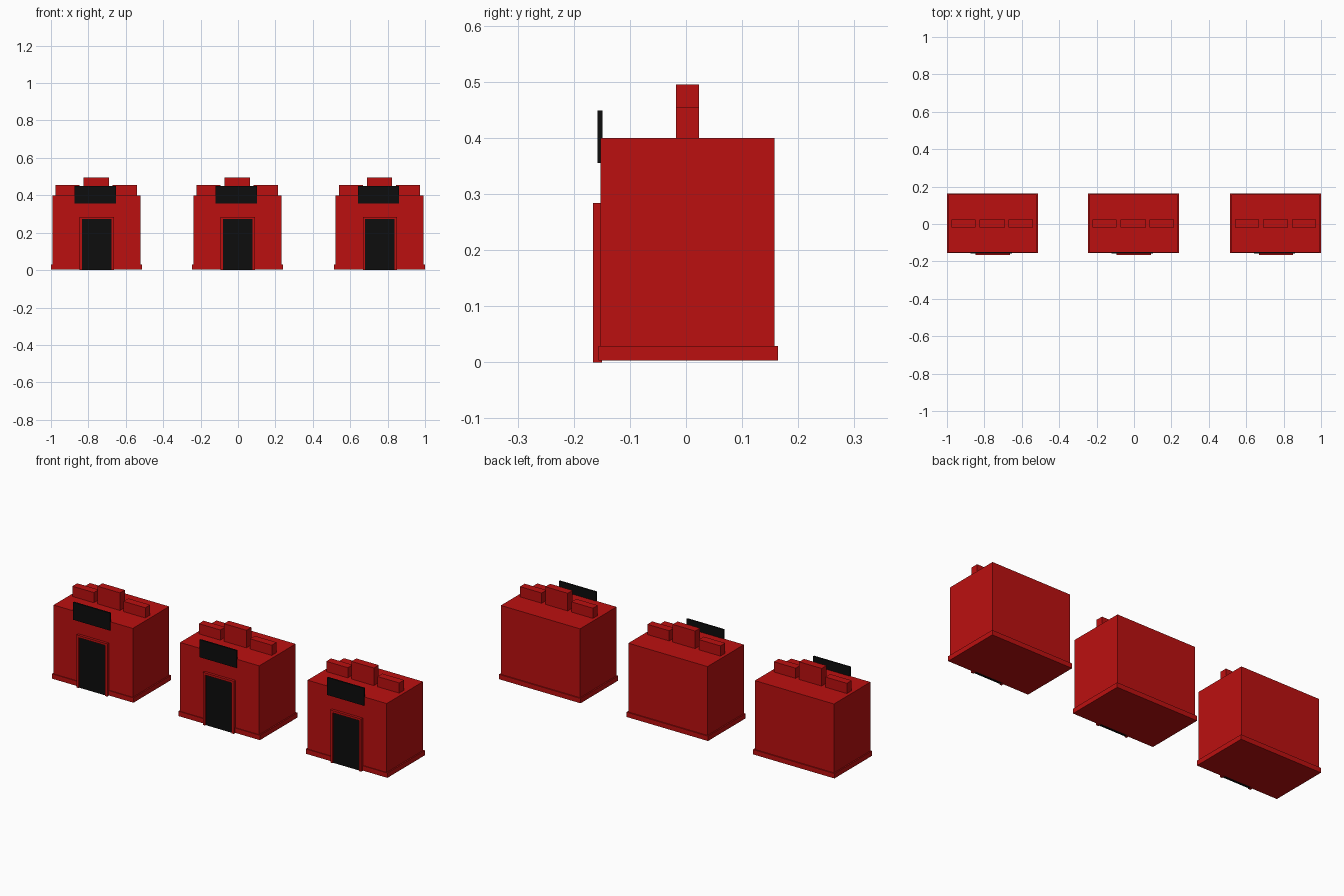
import bpy
import bmesh
from mathutils import Vector

cube = bpy.data.objects.get("Cube")
if cube:
    bpy.data.objects.remove(cube, do_unlink=True)


def make_material(name, color):
    mat = bpy.data.materials.new(name)
    mat.use_nodes = True
    mat.diffuse_color = color
    mat.node_tree.nodes["Principled BSDF"].inputs["Base Color"].default_value = color
    return mat


red = make_material("brick red", (0.5, 0.005, 0.005, 1))
black = make_material("soft black", (0.004, 0.004, 0.004, 1))


def finish(name, bm, mat):
    bmesh.ops.recalc_face_normals(bm, faces=bm.faces)
    mesh = bpy.data.meshes.new(name)
    bm.to_mesh(mesh)
    bm.free()
    mesh.materials.append(mat)
    obj = bpy.data.objects.new(name, mesh)
    bpy.context.collection.objects.link(obj)
    return obj


def box(name, x, y, z, mat):
    """Box given its (low, high) range on each axis."""
    bm = bmesh.new()
    bmesh.ops.create_cube(bm, size=1)
    for v in bm.verts:
        v.co = Vector([(r[0] + r[1]) / 2 + c * (r[1] - r[0])
                       for r, c in zip((x, y, z), v.co)])
    return finish(name, bm, mat)


def door_surround(name, outer, inner, y, top, inner_top):
    """Doorway outline in the xz plane, pushed out along y."""
    outline = [(outer[0], 0), (outer[0], top), (outer[1], top), (outer[1], 0),
               (inner[1], 0), (inner[1], inner_top), (inner[0], inner_top), (inner[0], 0)]
    bm = bmesh.new()
    face = bm.faces.new([bm.verts.new((x, y[0], z)) for x, z in outline])
    ext = bmesh.ops.extrude_face_region(bm, geom=[face], use_keep_orig=True)
    for v in ext["geom"]:
        if isinstance(v, bmesh.types.BMVert):
            v.co.y = y[1]
    return finish(name, bm, red)


def build_shop(label, cx):
    def span(a, b):
        return (cx + a, cx + b)

    # Walls and plinth
    box(label + "_walls", span(-0.236, 0.236), (-0.152, 0.158), (0.004, 0.4), red)
    box(label + "_plinth", span(-0.243, 0.243), (-0.156, 0.164), (0.003, 0.029), red)

    # Doorway
    door_surround(label + "_door_frame", span(-0.09, 0.094), span(-0.077, 0.081),
                  (-0.166, -0.15), 0.284, 0.272)
    box(label + "_door", span(-0.077, 0.081), (-0.16, -0.15), (0, 0.272), black)

    # Sign board standing above the front wall
    box(label + "_sign_board", span(-0.116, 0.104), (-0.158, -0.149), (0.355, 0.449), black)

    # Stepped blocks along the roof
    for part, a, b, top in (("right", -0.218, -0.09, 0.455),
                            ("middle", -0.068, 0.066, 0.495),
                            ("left", 0.087, 0.217, 0.455)):
        box(f"{label}_roof_block_{part}", span(a, b), (-0.018, 0.023), (0.395, top), red)


for label, cx in (("right_shop", -0.757), ("middle_shop", -0.003), ("left_shop", 0.757)):
    build_shop(label, cx)
